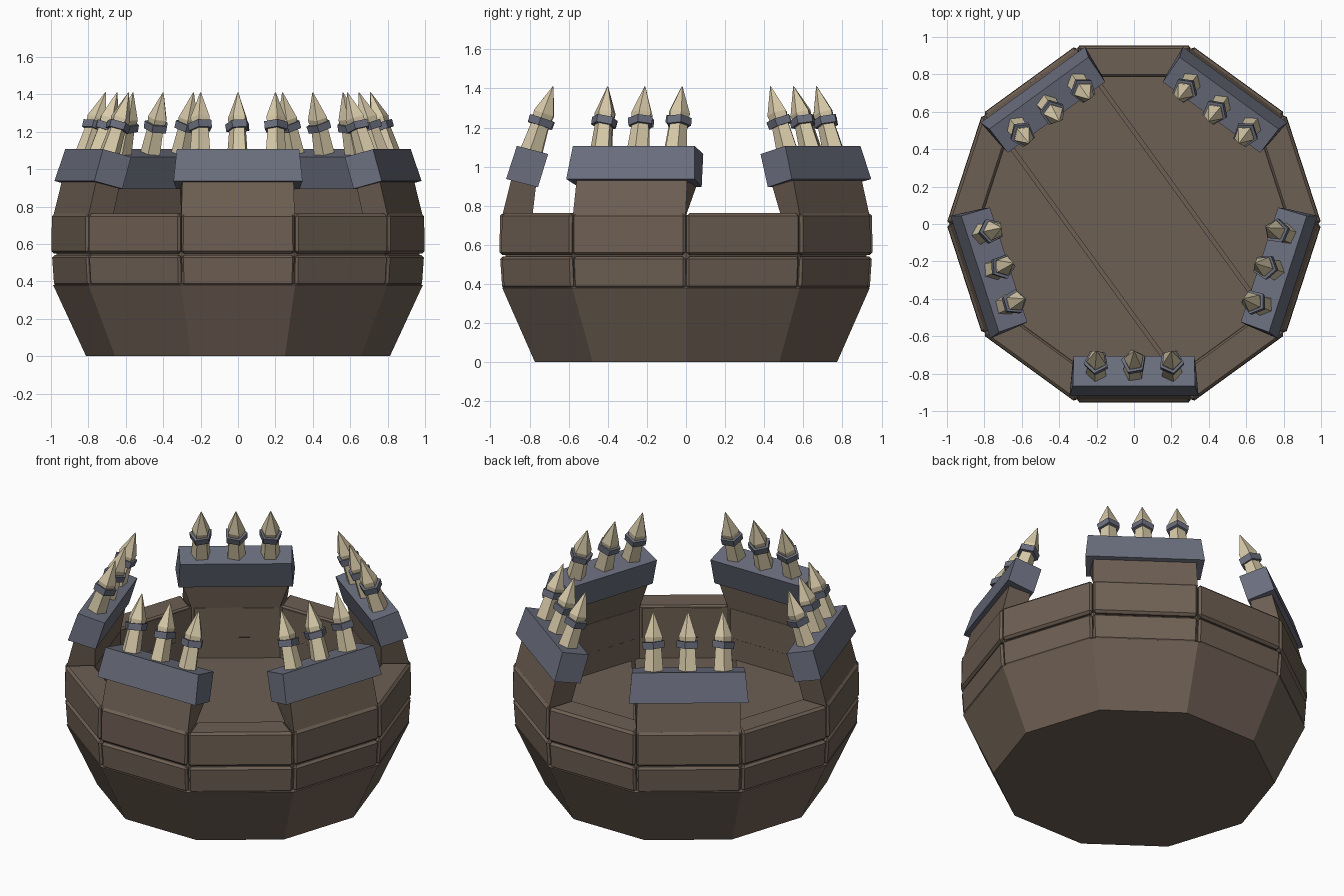
import bpy, bmesh, math, random
from mathutils import Matrix, Vector

if "Cube" in bpy.data.objects:
    bpy.data.objects.remove(bpy.data.objects["Cube"])

random.seed(4)
N = 10


def material(name, rgb):
    m = bpy.data.materials.new(name)
    m.diffuse_color = (*rgb, 1)
    m.use_nodes = True
    m.node_tree.nodes["Principled BSDF"].inputs["Base Color"].default_value = m.diffuse_color
    return m


WOOD = material("brown wood", (0.155, 0.115, 0.087))
STEEL = material("blue grey steel", (0.145, 0.156, 0.205))
BONE = material("pale bone", (0.69, 0.595, 0.40))


def finish(name, bm, mat, bevel=0):
    bmesh.ops.recalc_face_normals(bm, faces=bm.faces)
    me = bpy.data.meshes.new(name)
    bm.to_mesh(me)
    bm.free()
    me.materials.append(mat)
    ob = bpy.data.objects.new(name, me)
    bpy.context.collection.objects.link(ob)
    if bevel:
        mod = ob.modifiers.new("bevel", 'BEVEL')
        mod.width = bevel
        mod.segments = 1
        mod.limit_method = 'ANGLE'
        mod.angle_limit = math.radians(40)
    return ob


def frame(deg):
    """Local frame of a side: x = along the side, y = outward, z = up."""
    a = math.radians(deg)
    n = Vector((math.cos(a), math.sin(a), 0))
    t = Vector((-n.y, n.x, 0))
    return Matrix((t, n, (0, 0, 1))).transposed().to_4x4()


def block(bm, mat, section):
    """Symmetric six-sided block from four (half width, outward, z) points."""
    left = [bm.verts.new(mat @ Vector((-w, r, z))) for w, r, z in section]
    right = [bm.verts.new(mat @ Vector((w, r, z))) for w, r, z in section]
    bm.faces.new(left)
    bm.faces.new(right[::-1])
    for i in range(4):
        j = (i + 1) % 4
        bm.faces.new((left[i], right[i], right[j], left[j]))


def lathe(bm, profile, n, mat=Matrix(), closed=False, spin=0.0):
    """Flat-sided turned shape; capped at both ends unless closed."""
    rings = []
    for r, z in profile:
        rings.append([bm.verts.new(mat @ Vector((
            r * math.cos(2 * math.pi * k / n + spin),
            r * math.sin(2 * math.pi * k / n + spin), z))) for k in range(n)])
    pairs = list(zip(rings, rings[1:]))
    if closed:
        pairs.append((rings[-1], rings[0]))
    for a, b in pairs:
        for k in range(n):
            m = (k + 1) % n
            bm.faces.new((a[k], a[m], b[m], b[k]))
    if not closed:
        bm.faces.new(rings[0][::-1])
        bm.faces.new(rings[-1])


C = math.cos(math.pi / N)
S = math.sin(math.pi / N)

# Hull: sloped bowl, wall core and sunken floor bed
bm = bmesh.new()
lathe(bm, [(0.812, 0), (0.988, 0.38), (0.97, 0.39), (0.97, 0.745),
           (0.84, 0.745), (0.84, 0.38)], N)
finish("hull", bm, WOOD)

# Two rows of bevelled wall blocks
for name, z0, z1, ro0, ro1, ri in (("lower_wall_blocks", 0.375, 0.542, 0.988, 1.0, 0.93),
                                   ("upper_wall_blocks", 0.548, 0.762, 1.003, 1.0, 0.825)):
    bm = bmesh.new()
    g = 0.003
    for k in range(N):
        block(bm, frame(18 + 36 * k), [(ro0 * S - g, ro0 * C, z0), (ro1 * S - g, ro1 * C, z1),
                                       (ri * S - g, ri * C, z1), (ri * S - g, ri * C, z0)])
    finish(name, bm, WOOD, 0.014)

# Inner lining of the wall
bm = bmesh.new()
lathe(bm, [(0.826, 0.38), (0.826, 0.752), (0.85, 0.752), (0.85, 0.38)], N, closed=True)
finish("wall_lining", bm, WOOD)

# Three diagonal floor planks separated by gaps
axis = Vector((math.cos(math.radians(36)), math.sin(math.radians(36)), 0))
for i, (lo, hi) in enumerate(((-1, -0.3), (-0.28, 0.28), (0.3, 1))):
    bm = bmesh.new()
    lathe(bm, [(0.83, 0.37), (0.83, 0.43)], N)
    for d, sgn in ((lo, -1), (hi, 1)):
        if abs(d) == 1:
            continue
        r = bmesh.ops.bisect_plane(bm, geom=bm.verts[:] + bm.edges[:] + bm.faces[:],
                                   plane_co=axis * d, plane_no=axis * sgn, clear_outer=True)
        bmesh.ops.holes_fill(bm, edges=[e for e in bm.edges if e.is_boundary])
    finish(f"floor_plank_{i + 1}", bm, WOOD)

# Battlements: wooden uprights, steel caps, bone spikes with steel collars
walls, caps, spikes, collars = (bmesh.new() for _ in range(4))
tilt = math.radians(18.5)
for k in range(5):
    f = frame(-90 + 72 * k)
    block(walls, f, [(0.303, 0.94, 0.75), (0.297, 0.89, 0.95),
                     (0.312, 0.765, 0.92), (0.255, 0.785, 0.75)])
    block(caps, f, [(0.345, 0.92, 0.937), (0.327, 0.865, 1.107),
                    (0.322, 0.705, 1.065), (0.33, 0.757, 0.895)])
    for x in (-0.2, 0, 0.2):
        m = f @ Matrix.Translation((x, 0.797, 1.06)) @ Matrix.Rotation(tilt, 4, 'X')
        spin = random.uniform(0, 2)
        lathe(spikes, [(0.06, 0), (0.047, 0.17), (0.055, 0.225), (0.002, 0.37)], 5, m, spin=spin)
        wob = Matrix.Translation((0, 0, 0.178)) @ Matrix.Rotation(random.uniform(-0.15, 0.15), 4, 'Y')
        lathe(collars, [(0.066, -0.02), (0.068, 0.02)], 5, m @ wob, spin=spin)
finish("battlement_uprights", walls, WOOD)
finish("battlement_caps", caps, STEEL)
finish("spikes", spikes, BONE)
finish("spike_collars", collars, STEEL)
